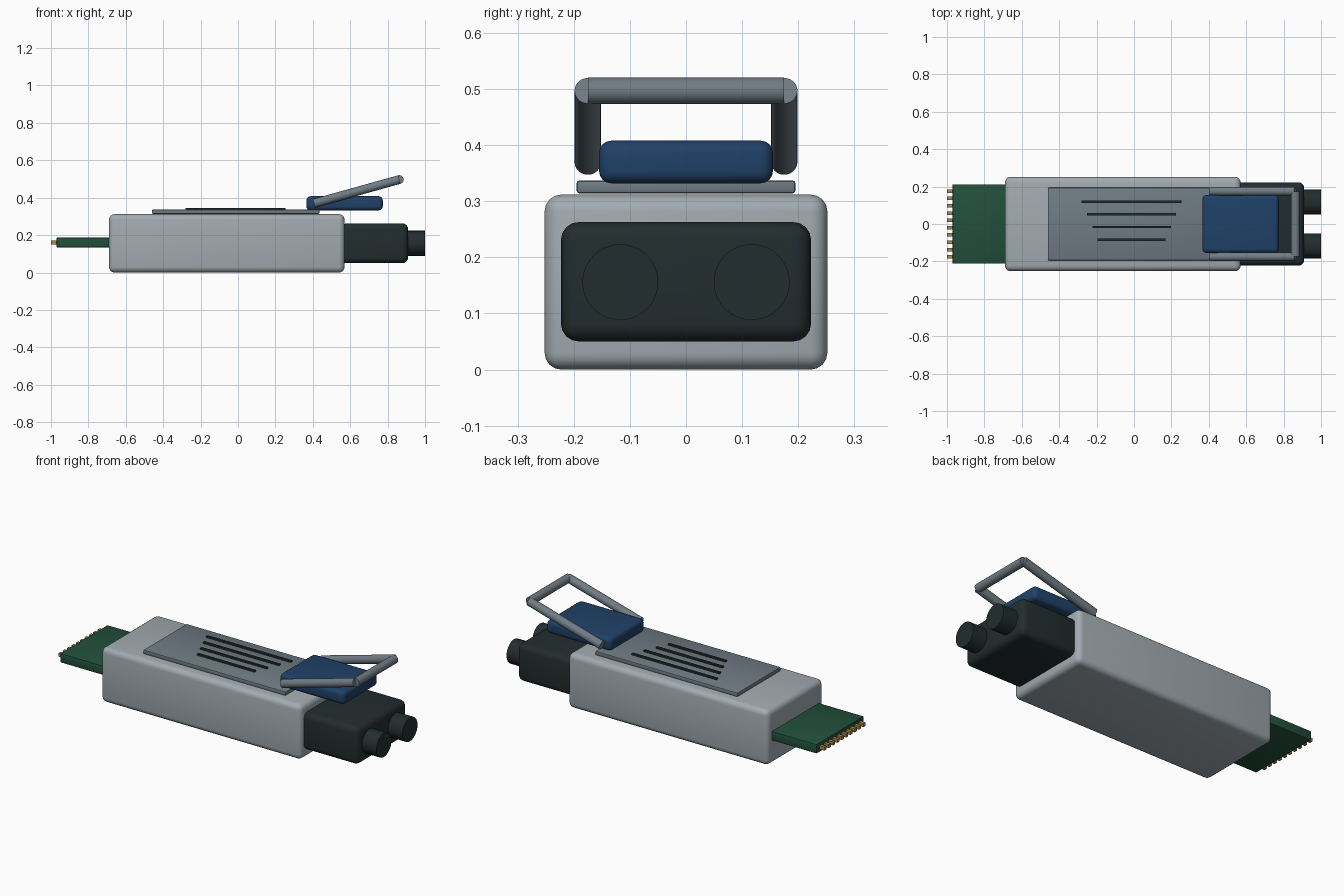
import bpy
import math
from mathutils import Vector

if "Cube" in bpy.data.objects:
    bpy.data.objects.remove(bpy.data.objects["Cube"], do_unlink=True)


def material(name, r, g, b):
    m = bpy.data.materials.new(name)
    m.use_nodes = True
    m.diffuse_color = (r, g, b, 1)
    m.node_tree.nodes["Principled BSDF"].inputs["Base Color"].default_value = (r, g, b, 1)
    return m


SILVER = material("brushed silver", 0.36, 0.41, 0.44)
STEEL = material("dark steel", 0.16, 0.20, 0.23)
BLACK = material("black plastic", 0.016, 0.026, 0.027)
GREEN = material("board green", 0.016, 0.08, 0.045)
BLUE = material("tab blue", 0.014, 0.053, 0.138)
GOLD = material("contact gold", 0.42, 0.25, 0.07)


def finish(name, mat, bevel, segments):
    ob = bpy.context.object
    ob.name = name
    ob.data.materials.append(mat)
    if bevel:
        mod = ob.modifiers.new("Rounding", "BEVEL")
        mod.width, mod.segments = bevel, segments
        bpy.ops.object.modifier_apply(modifier=mod.name)
    bpy.ops.object.shade_smooth_by_angle(angle=math.radians(35))
    return ob


def box(name, x, y, z, mat, bevel=0.0, segments=4):
    """Box spanning the (low, high) ranges given for each axis."""
    spans = (x, y, z)
    bpy.ops.mesh.primitive_cube_add(size=1, location=[(a + b) / 2 for a, b in spans])
    bpy.context.object.scale = [b - a for a, b in spans]
    bpy.ops.object.transform_apply(location=False, rotation=False, scale=True)
    return finish(name, mat, bevel, segments)


def rod(name, start, end, radius, mat):
    """Cylinder running from start to end."""
    start, end = Vector(start), Vector(end)
    axis = end - start
    bpy.ops.mesh.primitive_cylinder_add(
        vertices=48, radius=radius, depth=axis.length, location=(start + end) / 2,
        rotation=axis.to_track_quat("Z", "Y").to_euler())
    return finish(name, mat, 0, 0)


# Housing and top label plate
box("housing", (-0.69, 0.57), (-0.252, 0.252), (0, 0.312), SILVER, 0.03)
box("top_plate", (-0.46, 0.435), (-0.195, 0.195), (0.314, 0.337), STEEL, 0.005, 2)

# Tapering row of raised vent strips
for i in range(4):
    half = 0.267 - 0.0287 * i
    y = 0.12 - 0.068 * i
    box(f"vent_strip_{i + 1}", (-0.013 - half, -0.013 + half),
        (y - 0.0065, y + 0.0065), (0.335, 0.346), BLACK)

# Circuit board with its edge contacts
box("circuit_board", (-0.97, -0.66), (-0.212, 0.212), (0.135, 0.187), GREEN, 0.004, 2)
for i in range(10):
    y = (i - 4.5) * 0.039
    box(f"contact_{i + 1}", (-1.0, -0.96), (y - 0.0095, y + 0.0095), (0.15, 0.17), GOLD)

# Socket block with two round ports
box("socket_block", (0.55, 0.91), (-0.223, 0.223), (0.05, 0.263), BLACK, 0.032)
for side, s in (("left", 1), ("right", -1)):
    rod(f"port_{side}", (0.88, s * 0.117, 0.156), (1.0, s * 0.117, 0.156), 0.0675, BLACK)

# Pull tab and wire bail
box("pull_tab", (0.366, 0.774), (-0.155, 0.155), (0.332, 0.408), BLUE, 0.022)
for side, s in (("left", 1), ("right", -1)):
    rod(f"bail_arm_{side}", (0.406, s * 0.175, 0.37), (0.862, s * 0.175, 0.497), 0.0235, STEEL)
rod("bail_crossbar", (0.862, -0.175, 0.497), (0.862, 0.175, 0.497), 0.0235, STEEL)
